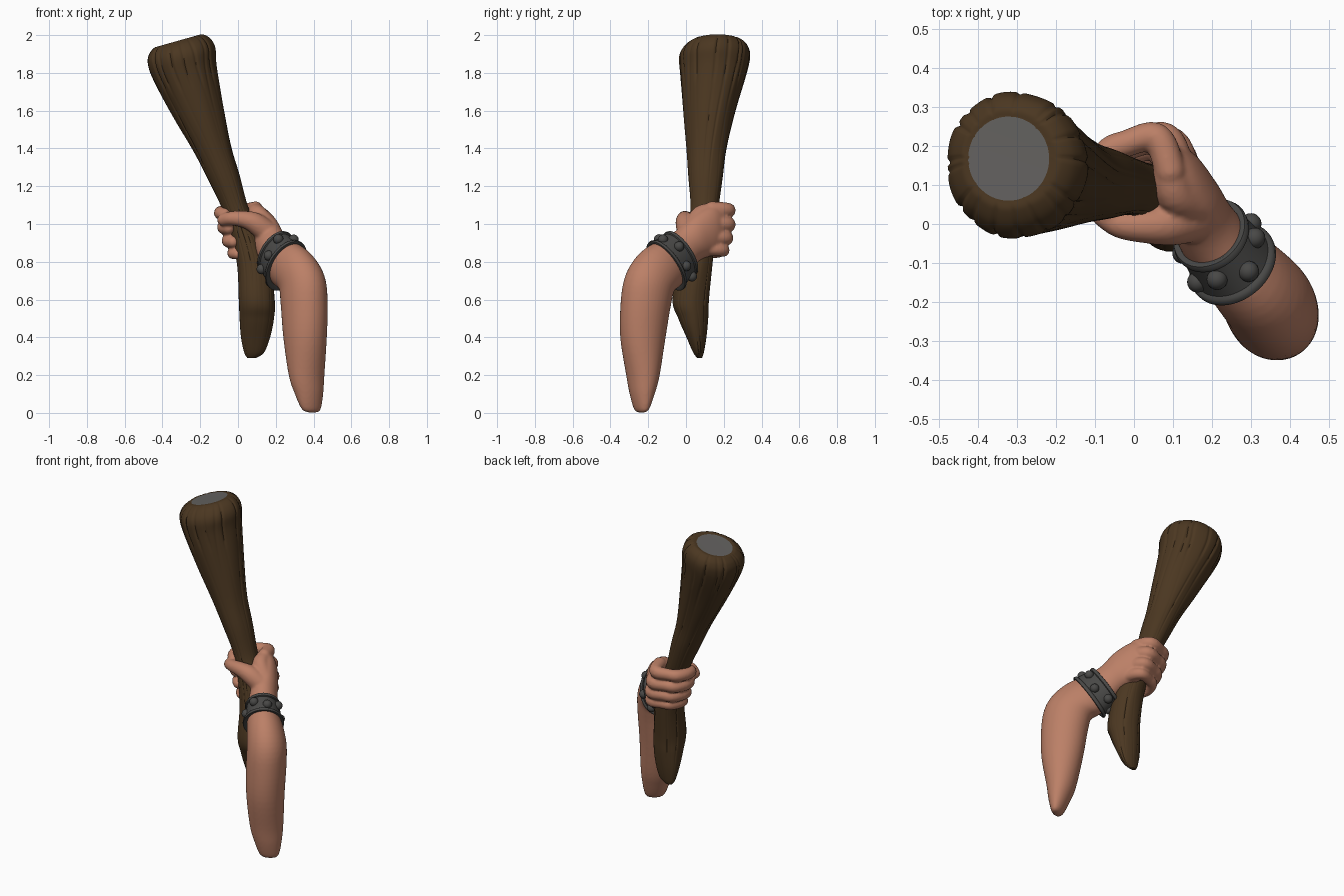
import bpy, bmesh, math, random
from mathutils import Vector, Matrix

if "Cube" in bpy.data.objects:
    bpy.data.objects.remove(bpy.data.objects["Cube"])

random.seed(4)


def material(name, rgb):
    m = bpy.data.materials.new(name)
    m.diffuse_color = (*rgb, 1)
    m.use_nodes = True
    m.node_tree.nodes["Principled BSDF"].inputs["Base Color"].default_value = m.diffuse_color
    return m


SKIN = material("skin", (0.50, 0.215, 0.135))
BARK = material("dark_bark", (0.070, 0.038, 0.015))
CUT = material("grey_cut_end", (0.125, 0.120, 0.115))
IRON = material("dark_iron", (0.066, 0.065, 0.062))


def catmull(keys, steps):
    """Smooth interpolation of equal-length tuples."""
    out = []
    for i in range(len(keys) - 1):
        a, b = keys[max(i - 1, 0)], keys[i]
        c, d = keys[i + 1], keys[min(i + 2, len(keys) - 1)]
        for s in range(steps):
            t = s / steps
            out.append([0.5 * (2 * q + (r - p) * t + (2 * p - 5 * q + 4 * r - w) * t * t
                               + (3 * q - p - 3 * r + w) * t ** 3)
                        for p, q, r, w in zip(a, b, c, d)])
    out.append(list(keys[-1]))
    return out


def loft(bm, rings, caps=True, wrap=False):
    """Skin a list of point rings; returns the end cap face."""
    vs = [[bm.verts.new(p) for p in r] for r in rings]
    n = len(vs[0])
    pairs = list(zip(vs, vs[1:]))
    if wrap:
        pairs.append((vs[-1], vs[0]))
    for a, b in pairs:
        for i in range(n):
            j = (i + 1) % n
            bm.faces.new((a[i], a[j], b[j], b[i]))
    if caps:
        bm.faces.new(vs[0][::-1])
        return bm.faces.new(vs[-1])


def frame(n):
    """Axes across a limb: v stays roughly level, u is the long direction."""
    n = Vector(n).normalized()
    v = Vector((0.85, 0.53, 0))
    v = (v - n * v.dot(n)).normalized()
    return n, v, n.cross(v)


def ellipse(c, v, u, rv, ru, seg):
    return [Vector(c) + v * (rv * math.cos(t)) + u * (ru * math.sin(t))
            for t in (2 * math.pi * i / seg for i in range(seg))]


def finish(bm, name, mats, angle=60):
    bmesh.ops.recalc_face_normals(bm, faces=bm.faces)
    me = bpy.data.meshes.new(name)
    bm.to_mesh(me)
    bm.free()
    for m in mats:
        me.materials.append(m)
    ob = bpy.data.objects.new(name, me)
    bpy.context.collection.objects.link(ob)
    bpy.ops.object.select_all(action='DESELECT')
    ob.select_set(True)
    bpy.context.view_layer.objects.active = ob
    bpy.ops.object.shade_smooth_by_angle(angle=math.radians(angle))
    return ob


# Club: centre x, y, z, radius x, radius y, ring tilt
club_keys = [
    (.072, .072, .29, .022, .012, 0), (.085, .066, .32, .052, .028, 0),
    (.092, .055, .40, .076, .052, 0), (.098, .038, .50, .090, .078, 0),
    (.098, .025, .60, .094, .095, 0), (.080, .055, .80, .085, .085, .05),
    (.018, .085, 1.0, .070, .072, .1), (-.020, .098, 1.1, .068, .074, .1),
    (-.076, .104, 1.25, .083, .090, .13),
    (-.136, .110, 1.4, .098, .105, .15), (-.212, .125, 1.6, .133, .137, .2),
    (-.283, .145, 1.8, .166, .174, .22), (-.302, .152, 1.89, .177, .185, .24),
    (-.312, .160, 1.94, .160, .167, .26), (-.318, .166, 1.967, .128, .132, .28),
    (-.322, .168, 1.968, .104, .108, .28)]
SEG = 160
grooves = [(2 * math.pi * (i + random.uniform(-.25, .25)) / 17, random.uniform(0, 6),
            random.uniform(.03, .06)) for i in range(17)]


def bark(t, z):
    """Radius factor with wandering lengthwise cracks."""
    f = 1.012 + .010 * math.sin(3 * t + 4 * z) + .008 * math.sin(7 * t - 9 * z)
    for g, ph, depth in grooves:
        d = t - g - .10 * math.sin(4 * z + ph)
        d = (d + math.pi) % (2 * math.pi) - math.pi
        fade = max(.2, math.sin(5 * z + ph)) if z < 1.75 else 1
        f -= depth * fade * math.exp(-(d / .035) ** 2)
    return f


rings = []
club_rows = catmull(club_keys, 7)
for cx, cy, cz, rx, ry, k in club_rows:
    ring = []
    for i in range(SEG):
        t = 2 * math.pi * i / SEG
        f = bark(t, cz) if (cx, cz) != club_keys[-1][0:3:2] else 1
        dx, dy = rx * f * math.cos(t), ry * f * math.sin(t)
        ring.append((cx + dx, cy + dy, cz + k * dx))
    rings.append(ring)
bm = bmesh.new()
top = loft(bm, rings)
top.material_index = 1
finish(bm, "wooden_club", [BARK, CUT])

# Forearm, wrist and palm: centre, direction, half width, half depth
AX = (-.50, .66, .56)
arm_keys = [
    (.396, -.235, .002, 0, 0, 1, .025, .012), (.388, -.235, .02, 0, 0, 1, .056, .032),
    (.376, -.232, .10, 0, 0, 1, .080, .060), (.363, -.228, .20, 0, 0, 1, .098, .085),
    (.355, -.228, .40, 0, 0, 1, .112, .123), (.350, -.212, .58, 0, 0, 1, .118, .140),
    (.338, -.190, .69, -.2, .25, .9, .116, .142), (.290, -.137, .76, -.4, .5, .7, .108, .142),
    (.225, -.065, .815, *AX, .092, .127), (.178, .002, .880, *AX, .083, .103),
    (.145, .075, .935, -.35, .85, .35, .074, .118),
    (.108, .145, .965, -.4, .9, .1, .062, .130), (.075, .200, .970, -.5, .85, 0, .036, .110)]
bm = bmesh.new()
rings = []
for k in catmull(arm_keys, 5):
    n, v, u = frame(k[3:6])
    rings.append(ellipse(k[:3], v, u, k[6], k[7], 40))
loft(bm, rings)


def digit(keys):
    """Rounded tube through (x, y, z, radius) points."""
    pts = catmull(keys, 5)
    rings = []
    for i, p in enumerate(pts):
        d = Vector(pts[min(i + 1, len(pts) - 1)][:3]) - Vector(pts[max(i - 1, 0)][:3])
        side = d.cross(Vector((0, 0, 1))).normalized()
        rings.append(ellipse(p[:3], side, side.cross(d.normalized()), p[3], p[3], 20))
    loft(bm, rings)
    for p in (keys[0], keys[-1]):
        bmesh.ops.create_uvsphere(bm, u_segments=20, v_segments=12, radius=p[3],
                                  matrix=Matrix.Translation(p[:3]))


# Four fingers wrapped round the club, then the thumb
for z, r, out in ((1.080, .036, 1.0), (1.005, .037, 1.04), (.933, .036, 1.0), (.868, .032, .92)):
    cx, cy = .015 - .28 * (z - 1), .085 + .08 * (z - 1)
    path = ((.100, .045, 1.1), (.080, .110, 1.1), (.052, .134, 1.05), (-.010, .116, .97),
            (-.056, .096, 1), (-.082, .040, 1), (-.082, -.010, .95), (-.060, -.040, .85))
    digit([(cx + x * out, cy + y * out, z - .012 * i / 3, r * s)
           for i, (x, y, s) in enumerate(path)])
digit([(.150, .015, .960, .062), (.090, .000, 1.005, .056), (.030, -.005, 1.025, .045),
       (-.035, .000, 1.030, .037), (-.078, .025, 1.022, .033)])
# Web between thumb and first finger
digit([(.150, .050, 1.000, .052), (.105, .080, 1.050, .050), (.090, .150, 1.072, .042)])
arm = finish(bm, "arm_and_fist", [SKIN], 80)
rm = arm.modifiers.new("blend", 'REMESH')
rm.mode, rm.voxel_size, rm.use_smooth_shade = 'VOXEL', .0075, True
sm = arm.modifiers.new("soften", 'SMOOTH')
sm.factor, sm.iterations = .5, 5
for m in ("blend", "soften"):
    bpy.ops.object.modifier_apply(modifier=m)

# Iron wristband with raised rims
n, v, u = frame(AX)
BC = Vector((.225, -.065, .813))
RV, RU = .102, .139
profile = [(-.058, -.02), (-.066, 0), (-.064, .008), (-.055, .011), (-.046, .008), (-.042, 0),
           (.042, 0), (.046, .008), (.055, .011), (.064, .008), (.066, 0), (.058, -.02)]
bm = bmesh.new()
loft(bm, [ellipse(BC + n * t, v, u, RV + o - .15 * t, RU + o - .15 * t, 64) for t, o in profile],
     caps=False, wrap=True)
finish(bm, "wristband", [IRON], 50)

# Domed studs round the band, staggered
bm = bmesh.new()
for i in range(8):
    t = 2 * math.pi * (i + .35) / 8
    p = BC + v * (RV * math.cos(t)) + u * (RU * math.sin(t)) + n * (.014 if i % 2 else -.014)
    bmesh.ops.create_uvsphere(bm, u_segments=20, v_segments=12, radius=.027,
                              matrix=Matrix.Translation(p))
finish(bm, "wristband_studs", [IRON])
